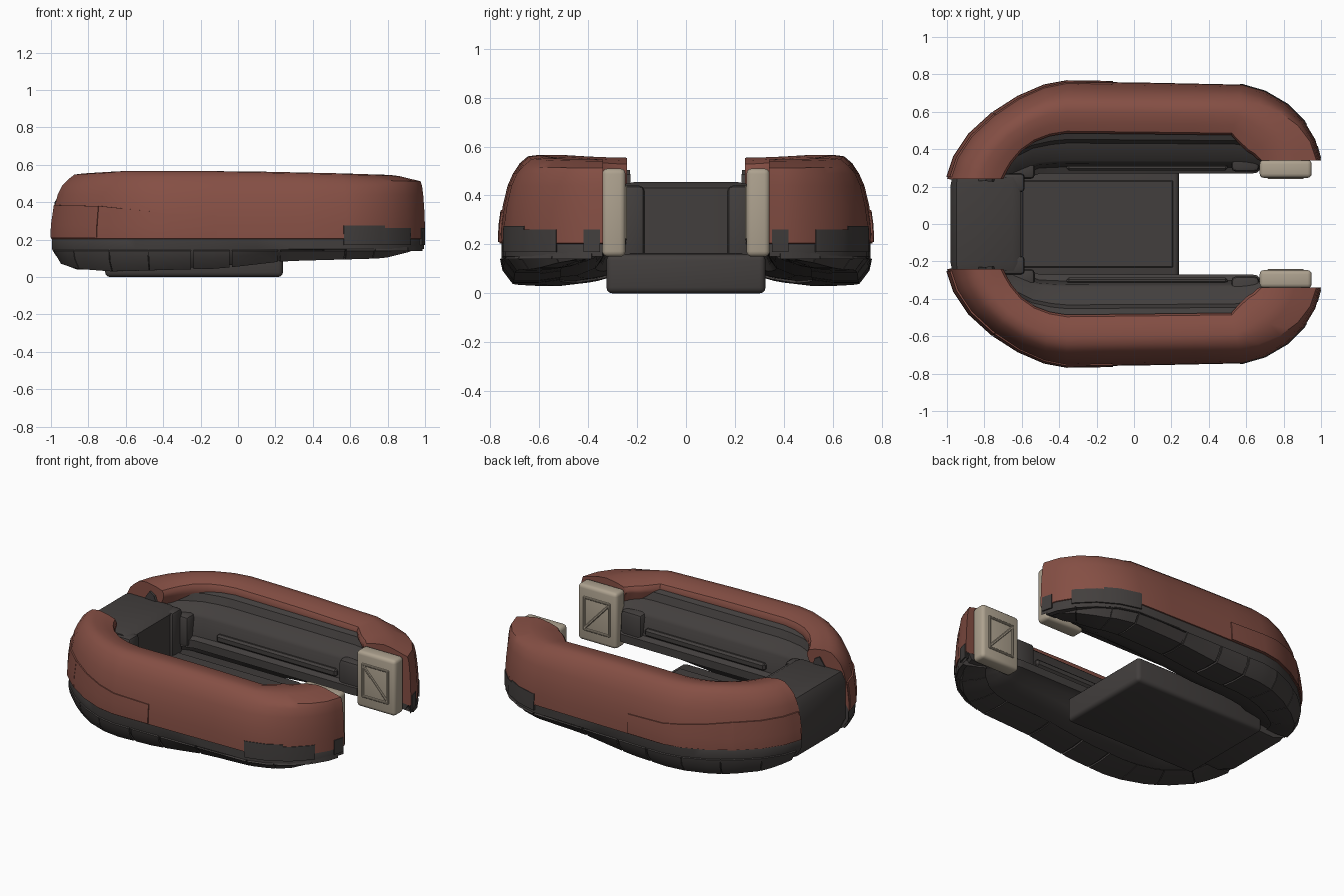
import bpy, bmesh, math
from mathutils import Vector, Matrix

if "Cube" in bpy.data.objects:
    bpy.data.objects.remove(bpy.data.objects["Cube"])


def material(name, rgb):
    m = bpy.data.materials.new(name)
    m.diffuse_color = (*rgb, 1)
    m.use_nodes = True
    m.node_tree.nodes["Principled BSDF"].inputs["Base Color"].default_value = m.diffuse_color
    return m


RED = material("brick red", (0.235, 0.078, 0.058))
DARK = material("charcoal", (0.055, 0.049, 0.047))
CREAM = material("warm cream", (0.42, 0.36, 0.275))

# Plan of one arm, per station: outer edge, red inner edge, dark inner edge (x, y each)
STATIONS = [
    (-1.00, .24, -.70, .24, -.62, .22), (-.96, .36, -.68, .28, -.62, .23),
    (-.88, .48, -.65, .33, -.61, .24), (-.76, .59, -.60, .39, -.56, .25),
    (-.62, .68, -.53, .44, -.50, .27), (-.48, .74, -.45, .47, -.42, .27),
    (-.36, .762, -.36, .485, -.36, .27), (.10, .755, .10, .48, .10, .27),
    (.58, .745, .52, .475, .52, .27), (.70, .71, .56, .43, .58, .27),
    (.82, .64, .60, .39, .63, .27), (.91, .55, .64, .365, .66, .275),
    (.97, .45, .66, .345, .67, .30), (1.00, .34, .67, .34, .67, .352)]
LAST = len(STATIONS) - 1


def station(t):
    i = min(int(t), LAST - 1)
    a, b = STATIONS[i], STATIONS[i + 1]
    v = [p + (q - p) * (t - i) for p, q in zip(a, b)]
    return Vector(v[0:2]), Vector(v[2:4]), Vector(v[4:6])


def steps(t0, t1):
    """Station parameters between two ends, one extra between every pair."""
    mid = [k / 2 for k in range(0, 2 * LAST + 1) if t0 < k / 2 < t1]
    return [t0] + mid + [t1]


def finish(bm, name, mat, mirror=False, angle=35):
    bmesh.ops.recalc_face_normals(bm, faces=bm.faces)
    me = bpy.data.meshes.new(name)
    bm.to_mesh(me)
    bm.free()
    me.materials.append(mat)
    me.shade_smooth()
    me.set_sharp_from_angle(angle=math.radians(angle))
    ob = bpy.data.objects.new(name, me)
    bpy.context.collection.objects.link(ob)
    if mirror:
        mod = ob.modifiers.new("Mirror", 'MIRROR')
        mod.use_axis = (False, True, False)
        mod.use_mirror_merge = False
    return ob


def loft(name, rings, mat, mirror=False):
    """Skin a row of closed rings and cap both ends."""
    bm = bmesh.new()
    rings = [[bm.verts.new(p) for p in ring] for ring in rings]
    n = len(rings[0])
    for a, b in zip(rings, rings[1:]):
        for i in range(n):
            j = (i + 1) % n
            bm.faces.new((a[i], a[j], b[j], b[i]))
    bm.faces.new(rings[0])
    bm.faces.new(rings[-1])
    return finish(bm, name, mat, mirror)


def sweep(name, section, t0, t1, mat):
    """Sweep a closed section along the arm, on both sides."""
    return loft(name, [section(t) for t in steps(t0, t1)], mat, True)


def box(name, lo, hi, mat, bevel=0.02, seg=2, mirror=False, tilt=0):
    bm = bmesh.new()
    lo, hi = Vector(lo), Vector(hi)
    bmesh.ops.create_cube(bm, size=1, matrix=Matrix.Diagonal((*(hi - lo), 1)))
    bmesh.ops.bevel(bm, geom=bm.edges[:], offset=bevel, segments=seg, profile=0.5, affect='EDGES')
    bmesh.ops.transform(bm, verts=bm.verts, matrix=Matrix.Translation((lo + hi) / 2) @ Matrix.Rotation(tilt, 4, 'Y'))
    return finish(bm, name, mat, mirror)


# Cross-sections: (fraction from inner to outer edge, height)
RED_PROFILE = [(0, .485), (0, .52), (.04, .54), (.2, .555), (.42, .566), (.58, .56), (.70, .532),
               (.80, .49), (.88, .44), (.95, .36), (.99, .28), (1, .205), (.9, .20), (.4, .22)]


def fullness(x):
    return max(0, (x - .6) / .4) * .75     # the right end is blunter


def red_section(t):
    out, inn, _ = station(t)
    drop = max(0, out.x) * .02 + max(0, -out.x - .7) * .04
    pts = []
    for s, z in RED_PROFILE:
        if s > .6:
            s += (1 - s) * fullness(out.x)
        pts.append((*inn.lerp(out, s), z - (drop if z > .5 else 0)))
    return pts


def keel(x):
    """Height of the hull bottom along the length."""
    pts = [(-1, .075), (-.9, .045), (-.7, .03), (-.1, .045), (.25, .085), (.8, .10), (.95, .135), (1, .155)]
    for (xa, za), (xb, zb) in zip(pts, pts[1:]):
        if x <= xb:
            return za + (zb - za) * (x - xa) / (xb - xa)
    return pts[-1][1]


def hull_section(t):
    out, _, inn = station(t)
    k = keel(out.x)
    prof = [(.96, .23), (.985, .215), (.985, .15), (.95, k + .05), (.87, k + .01), (.7, k + .01),
            (.35, k + .03), (.2, k + .06), (.1, .185), (0, .20), (0, .25), (.07, .265), (.11, .38),
            (.14, .40), (.33, .44), (.37, .485), (.46, .505)]
    return [(*inn.lerp(out, q), z) for q, z in prof]


def rib_section(t):
    out, _, inn = station(t)
    k = keel(out.x)
    prof = [(.98, .145), (.995, .14), (.975, k + .055), (.89, k), (.68, k), (.5, k + .012), (.6, k + .05), (.9, .14)]
    return [(*inn.lerp(out, q), z) for q, z in prof]


def plate_section(top_a, top_b, t0, t1, low, lift):
    """Thin raised plate following the outer wall of the red arm."""
    def section(t):
        top = top_a + (top_b - top_a) * (t - t0) / (t1 - t0)
        out, inn, _ = station(t)

        def wall(z):
            s = 1 if z < .22 else 1 - .01 * (z - .22) / .06 if z < .28 else .99 - .5 * (z - .28)
            return s + (1 - s) * fullness(out.x)
        pts = []
        for z, d in ((low, 0), (.22, 0), (.28, 0), (top, 0), (top, -.08), (low, -.08)):
            z = min(max(z, low), top)
            pts.append((*inn.lerp(out, wall(z) + lift + d), z))
        return pts
    return section


# Arms: red upper shell and dark lower hull
sweep("red_arm", red_section, 0, LAST, RED)
sweep("dark_hull", hull_section, 0, LAST, DARK)

# Segmented ribs under the hull
cuts = [.3, 2, 3.5, 5, 6.25, 6.7, 7.25, 8, 9.3, 11, 12.6]
for i, (a, b) in enumerate(zip(cuts, cuts[1:])):
    sweep(f"hull_rib_{i + 1}", rib_section, a + .015, b - .015, DARK)

# Raised side plates on the red shell
for i, (a, b, za, zb) in enumerate([(.1, 3.05, .385, .38), (3.07, 6.54, .38, .33)]):
    sweep(f"red_side_plate_{i + 1}", plate_section(za, zb, a, b, .21, .024), a, b, RED)

# Dark corner guards at the open end
for i, (a, b, z) in enumerate([(7.97, 9.7, .275), (9.7, 11.2, .262), (12.3, 12.9, .262)]):
    sweep(f"corner_guard_{i + 1}", plate_section(z, z, a, b, .17, .012), a, b, DARK)

# Rear bridge block: side profile pulled across, with slightly narrowed ends
BLOCK = [(-.98, .40), (-.95, .455), (-.65, .455), (-.605, .43), (-.605, .05), (-.86, .04), (-.94, .07), (-.98, .15)]
mid = Vector((-.79, .25))
loft("rear_block", [[(mid.x + (x - mid.x) * f, y, mid.y + (z - mid.y) * f) for x, z in BLOCK]
                    for y, f in ((-.25, .96), (-.21, 1), (.21, 1), (.25, .96))], DARK)
box("rear_post", (-.70, .17, .10), (-.585, .27, .44), DARK, .02, 2, True)
box("inner_corner_block", (-.66, .24, .20), (-.53, .34, .40), DARK, .025, 2, True)

# Centre floor plate
box("floor_plate", (-.71, -.325, 0), (.24, .325, .16), DARK, .025, 3)
box("floor_panel", (-.60, -.235, .15), (.21, .235, .165), DARK, .007, 1)

# Inner wall rails
box("wall_rail", (-.36, .285, .27), (.50, .32, .32), DARK, .012, 1, True)
box("wall_end_block", (.52, .28, .2), (.67, .42, .40), DARK, .025, 2, True)

# Cream end pads with a framed diagonal
box("end_pad", (.672, .247, .15), (.95, .342, .51), CREAM, .022, 3, True)
Y0, Y1 = .240, .255
box("pad_frame_left", (.715, Y0, .22), (.73, Y1, .44), CREAM, .004, 1, True)
box("pad_frame_right", (.892, Y0, .22), (.907, Y1, .44), CREAM, .004, 1, True)
box("pad_frame_bottom", (.715, Y0, .22), (.907, Y1, .235), CREAM, .004, 1, True)
box("pad_frame_top", (.715, Y0, .425), (.907, Y1, .44), CREAM, .004, 1, True)
box("pad_diagonal", (.681, Y0, .322), (.941, Y1, .338), CREAM, .004, 1, True, math.atan2(.19, .177))
